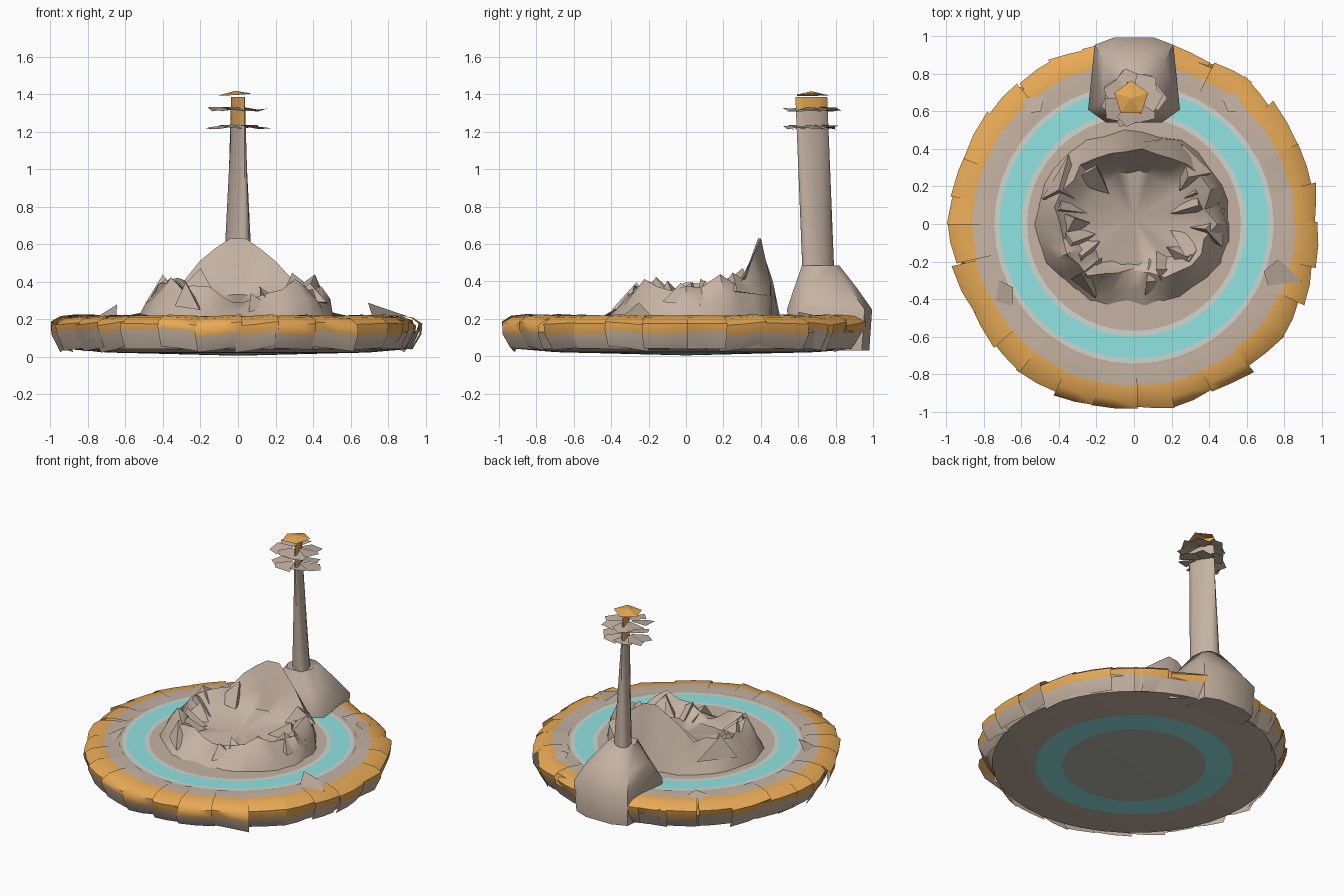
import bpy, bmesh, math, random
from math import sin, cos, pi, tau, exp
from mathutils import Vector

random.seed(7)
cube = bpy.data.objects.get("Cube")
if cube:
    bpy.data.objects.remove(cube, do_unlink=True)


def material(name, rgb):
    m = bpy.data.materials.new(name)
    m.use_nodes = True
    m.diffuse_color = (*rgb, 1)
    m.node_tree.nodes["Principled BSDF"].inputs["Base Color"].default_value = (*rgb, 1)
    return m


MATS = [material("sandstone", (0.56, 0.45, 0.365)),
        material("ochre", (0.82, 0.41, 0.095)),
        material("turquoise", (0.28, 0.78, 0.76)),
        material("pale_grey", (0.62, 0.68, 0.62)),
        material("underside_grey", (0.46, 0.46, 0.41))]
STONE, OCHRE, TEAL, PALE, GREY = range(5)


def jit(a):
    return random.uniform(-a, a)


def polar(r, a, z):
    return Vector((r * cos(a), r * sin(a), z))


def finish(bm, name, angle=30, normals=True):
    if normals:
        bmesh.ops.recalc_face_normals(bm, faces=bm.faces)
    me = bpy.data.meshes.new(name)
    bm.to_mesh(me)
    bm.free()
    for m in MATS:
        me.materials.append(m)
    ob = bpy.data.objects.new(name, me)
    bpy.context.collection.objects.link(ob)
    bpy.ops.object.select_all(action='DESELECT')
    ob.select_set(True)
    bpy.context.view_layer.objects.active = ob
    bpy.ops.object.shade_smooth_by_angle(angle=math.radians(angle))


def skin(bm, loops, mats=None, closed=True):
    """Bridge successive point loops with quads, one material per band."""
    rows = [[bm.verts.new(p) for p in loop] for loop in loops]
    n = len(rows[0])
    for i, (a, b) in enumerate(zip(rows, rows[1:])):
        for k in range(n if closed else n - 1):
            j = (k + 1) % n
            f = bm.faces.new((a[k], b[k], b[j], a[j]))
            f.material_index = mats[i] if mats else STONE
    return rows


# Round base: banded top, tapered wall, nearly flat cone underneath
N = 40
profile = [(0.30, 0.215, STONE), (0.57, 0.215, PALE), (0.60, 0.215, TEAL),
           (0.718, 0.215, PALE), (0.745, 0.215, STONE), (0.86, 0.21, OCHRE),
           (0.93, 0.195, OCHRE), (0.95, 0.13, STONE), (0.91, 0.04, STONE),
           (0.70, 0.022, STONE), (0.635, 0.02, TEAL), (0.46, 0.016, GREY),
           (0.02, 0.005, GREY)]
bm = bmesh.new()
rows = skin(bm, [[polar(r, tau * k / N, z) for k in range(N)] for r, z, _ in profile],
            [m for *_, m in profile])
bm.faces.new(rows[0])
bm.faces.new(rows[-1]).material_index = GREY
finish(bm, "round_base")

# Overlapping, skewed panels wrapped round the rim, facing outwards
bm = bmesh.new()
PANELS = 28
for i in range(PANELS):
    a0 = tau * i / PANELS + jit(0.03)
    a1 = a0 + tau / PANELS * random.uniform(1.0, 1.3)
    back = 0.02 * sin((a0 + a1) / 2)
    split = random.uniform(0.115, 0.145)
    skew, lift, grow = jit(0.03), jit(0.016), jit(0.012) - back
    outline = [(0.76, 0.218), (0.86, 0.219), (0.935, 0.208), (0.982, 0.175),
               (0.975, split), (0.925, 0.04)]
    loops = []
    for s, (r, z) in enumerate(outline):
        t = s / 5
        loops.append([polar(r + (grow + side * skew) * t, a,
                            z + side * lift * (0.2 + t))
                      for a, side in ((a0, 1), ((a0 + a1) / 2, 0.2), (a1, -1))])
    skin(bm, loops, [STONE, OCHRE, OCHRE, OCHRE, STONE], closed=False)
finish(bm, "rim_panels", 60, normals=False)

# Loose slabs tilted up inside the rim
bm = bmesh.new()
for x, y, h, reach in ((-0.69, -0.36, 0.06, 0.07), (0.74, -0.27, 0.07, 0.16),
                       (0.53, 0.64, 0.02, 0.06), (-0.53, 0.64, 0.02, 0.06)):
    d = Vector((x, y, 0)).normalized()
    side = Vector((-d.y, d.x, 0))
    p = Vector((x, y, 0.217))
    bm.faces.new([bm.verts.new(q) for q in
                  (p - d * 0.05 + Vector((0, 0, h)), p - side * 0.07,
                   p + d * reach + side * 0.02, p + side * 0.09)])
finish(bm, "loose_slabs", normals=False)


# Crater of crags: high wall at the back, long low slope at the front
def back_angle(a):
    return abs((a - pi / 2 + pi) % tau - pi)


def front_weight(a):
    return exp(-((pi - back_angle(a)) / 0.55) ** 2)


def crest(a):
    return 0.39 + 0.25 * exp(-(back_angle(a) / 0.62) ** 2) - 0.09 * front_weight(a)


def crag_radius(a):
    return 0.49 + 0.03 * abs(cos(a)) - 0.04 * max(0, -sin(a))


bm = bmesh.new()
K = 30
loops = [[], [], [], [], []]
for k in range(K):
    a = tau * k / K
    R, top, f = crag_radius(a), crest(a), front_weight(a)
    calm = 0.3 if sin(a) > 0.75 else 1 - 0.6 * f
    top += jit(0.045) * calm
    loops[0].append(polar(R + jit(0.02), a, 0.20))
    loops[1].append(polar(R - 0.04 - 0.06 * f + jit(0.02), a,
                          0.20 + (top - 0.2) * 0.5 + jit(0.02)))
    loops[2].append(polar(R - 0.10 - 0.10 * f + jit(0.035) * calm, a, top))
    loops[3].append(polar(R - 0.17 - 0.05 * f + jit(0.03) * calm, a,
                          0.5 * top + 0.14 + jit(0.02)))
    loops[4].append(polar(0.27 - 0.07 * f + jit(0.02), a, 0.29 + 0.04 * sin(a)))
rows = skin(bm, loops)
hub = bm.verts.new((0, 0.03, 0.275))
for k in range(K):
    bm.faces.new((rows[-1][k], rows[-1][(k + 1) % K], hub))
finish(bm, "crater_crags", 50)

# Broad shards leaning on the crater wall
bm = bmesh.new()
for i in range(22):
    a = tau * i / 22 + jit(0.1)
    if back_angle(a) < 0.5 or front_weight(a) > 0.6:
        continue
    R, top = crag_radius(a), crest(a)
    r = R - random.uniform(0.08, 0.2)
    w = random.uniform(0.18, 0.3)
    foot = [polar(r + 0.08, a - w, top - 0.10), polar(r + 0.08, a + w, top - 0.12),
            polar(r - 0.12, a + jit(0.2), top - 0.10)]
    tip = polar(r + jit(0.04), a + jit(0.25), top + random.uniform(-0.01, 0.04))
    v = [bm.verts.new(p) for p in foot + [tip]]
    for f in ((0, 1, 3), (1, 2, 3), (2, 0, 3), (0, 2, 1)):
        bm.faces.new([v[q] for q in f])
finish(bm, "crater_shards", 50)

# Flared plinth of the tower: half widths and depth at each height
bm = bmesh.new()


def plinth_loop(wf, wb, yf, yb, z):
    half = [(wf * 0.6, yf), (wf, yf + 0.07), (wb, yb - 0.04), (wb * 0.5, yb)]
    return [Vector((x, y, z)) for x, y in half] + \
           [Vector((-x, y, z)) for x, y in reversed(half)]


rows = skin(bm, [plinth_loop(0.23, 0.20, 0.56, 0.98, 0.03),
                 plinth_loop(0.245, 0.21, 0.54, 0.995, 0.25),
                 plinth_loop(0.17, 0.16, 0.58, 0.91, 0.37),
                 plinth_loop(0.09, 0.08, 0.62, 0.82, 0.485)])
bm.faces.new(rows[0])
bm.faces.new(rows[-1])
finish(bm, "tower_plinth", 50)

# Shaft: a slanted oval that thins to a blade, with an ochre head
bm = bmesh.new()
S = 12
loops = []
for z in (0.44, 0.8, 1.24, 1.325, 1.385):
    t = (z - 0.44) / 0.945
    loops.append([Vector(((0.068 - 0.055 * t) * cos(u) - 0.035 * sin(u),
                          0.708 - 0.038 * t + 0.085 * sin(u), z))
                  for u in (tau * k / S for k in range(S))])
rows = skin(bm, loops)
bm.faces.new(rows[-1])
bmesh.ops.recalc_face_normals(bm, faces=bm.faces)
for f in bm.faces:
    z = f.calc_center_median().z
    if z > 1.33 or (z > 1.25 and f.normal.x < 0):
        f.material_index = OCHRE
finish(bm, "tower_shaft", 50)


# Ragged collars of broad overlapping blades
def collar(name, z, r_out, blades):
    bm = bmesh.new()
    c = Vector((-0.01, 0.67, z))
    for i in range(blades):
        a = tau * i / blades + jit(0.12)
        r, w = r_out * random.uniform(0.85, 1.05), 1.15 * pi / blades
        pts = [polar(0.03, a - w, 0.012), polar(r * 0.82, a - w, jit(0.012)),
               polar(r, a + jit(0.15), jit(0.012)), polar(r * 0.8, a + w, -0.012),
               polar(0.03, a + w, 0.006)]
        bm.faces.new([bm.verts.new(c + p) for p in pts])
    finish(bm, name, normals=False)


collar("lower_collar", 1.225, 0.18, 7)
collar("upper_collar", 1.32, 0.18, 7)

# Five-sided ochre cap, slightly raised in the middle
bm = bmesh.new()
centre = Vector((-0.015, 0.67, 1.395))
rim = [bm.verts.new(centre + polar(0.095, pi / 2 + tau * k / 5, jit(0.008)))
       for k in range(5)]
peak = bm.verts.new(centre + Vector((0, 0, 0.022)))
for k in range(5):
    bm.faces.new((rim[k], rim[(k + 1) % 5], peak)).material_index = OCHRE
finish(bm, "tower_cap", 10, normals=False)
